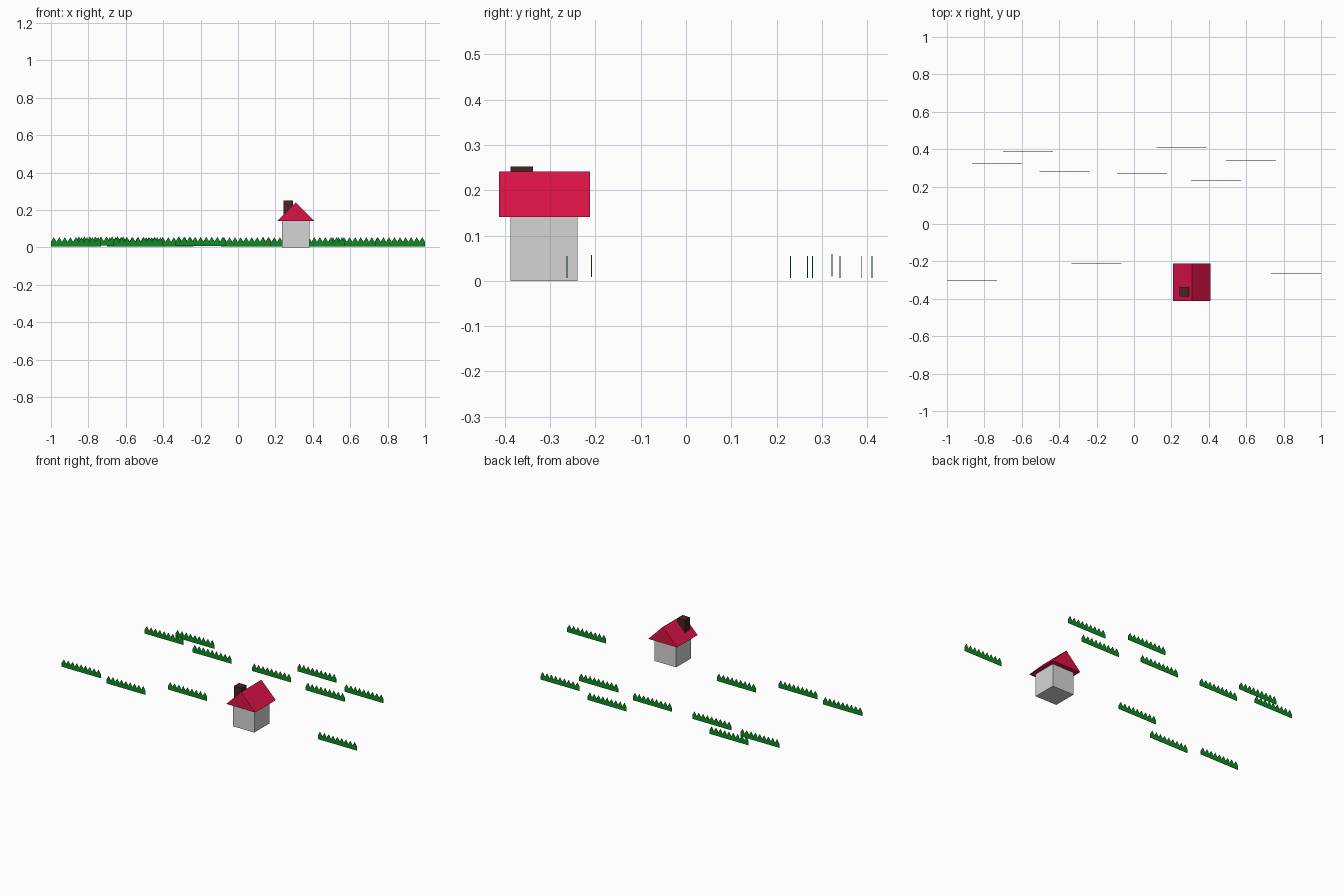
import bpy, bmesh

if "Cube" in bpy.data.objects:
    bpy.data.objects.remove(bpy.data.objects["Cube"])


def material(name, rgb):
    # sRGB 0-255 to linear
    lin = [((c / 255 + 0.055) / 1.055) ** 2.4 if c > 10 else c / 255 / 12.92 for c in rgb]
    m = bpy.data.materials.new(name)
    m.diffuse_color = (*lin, 1)
    m.use_nodes = True
    m.node_tree.nodes["Principled BSDF"].inputs["Base Color"].default_value = m.diffuse_color
    return m


RED = material("crimson roof", (220, 18, 72))
GREY = material("light grey wall", (213, 213, 213))
BROWN = material("dark brown brick", (74, 36, 36))
GREEN = material("grass green", (16, 138, 36))


def extrude_profile(name, pts, y0, y1, mat):
    """Closed x/z outline extruded along y."""
    bm = bmesh.new()
    face = bm.faces.new([bm.verts.new((x, y0, z)) for x, z in pts])
    res = bmesh.ops.extrude_face_region(bm, geom=[face])
    verts = [g for g in res["geom"] if isinstance(g, bmesh.types.BMVert)]
    bmesh.ops.translate(bm, verts=verts, vec=(0, y1 - y0, 0))
    # keep the front cap so the solid is closed
    if not face.is_valid:
        bmesh.ops.holes_fill(bm, edges=bm.edges)
    bmesh.ops.recalc_face_normals(bm, faces=bm.faces)
    me = bpy.data.meshes.new(name)
    bm.to_mesh(me)
    bm.free()
    me.materials.append(mat)
    ob = bpy.data.objects.new(name, me)
    bpy.context.collection.objects.link(ob)
    return ob


def box(name, x0, x1, y0, y1, z0, z1, mat):
    return extrude_profile(name, [(x0, z0), (x1, z0), (x1, z1), (x0, z1)], y0, y1, mat)


# House
box("house_walls", 0.235, 0.383, -0.387, -0.24, 0, 0.141, GREY)
extrude_profile("gable_roof", [(0.209, 0.141), (0.408, 0.141), (0.309, 0.241)],
                -0.413, -0.212, RED)
box("chimney", 0.244, 0.294, -0.387, -0.338, 0.15, 0.252, BROWN)

# Grass strips: serrated thin blades (left x, y, base z)
WIDTH, TEETH, THICK = 0.267, 9, 0.002
strips = [(-0.866, 0.322, 0.010), (-0.70, 0.387, 0.006), (-0.506, 0.279, 0.006),
          (-0.09, 0.268, 0.006), (0.12, 0.411, 0.006), (0.304, 0.231, 0.006),
          (0.493, 0.34, 0.006), (-1.0, -0.30, 0.006), (-0.667, -0.337, 0.006),
          (-0.333, -0.209, 0.008), (0.733, -0.263, 0.006)]
step = WIDTH / TEETH
for i, (x, y, z) in enumerate(strips):
    pts = [(x, z), (x + WIDTH, z)]
    for k in reversed(range(TEETH)):
        pts += [(x + (k + 1) * step, z + 0.024), (x + (k + 0.5) * step, z + 0.049)]
    pts.append((x, z + 0.024))
    extrude_profile(f"grass_strip_{i + 1}", pts, y - THICK / 2, y + THICK / 2, GREEN)
